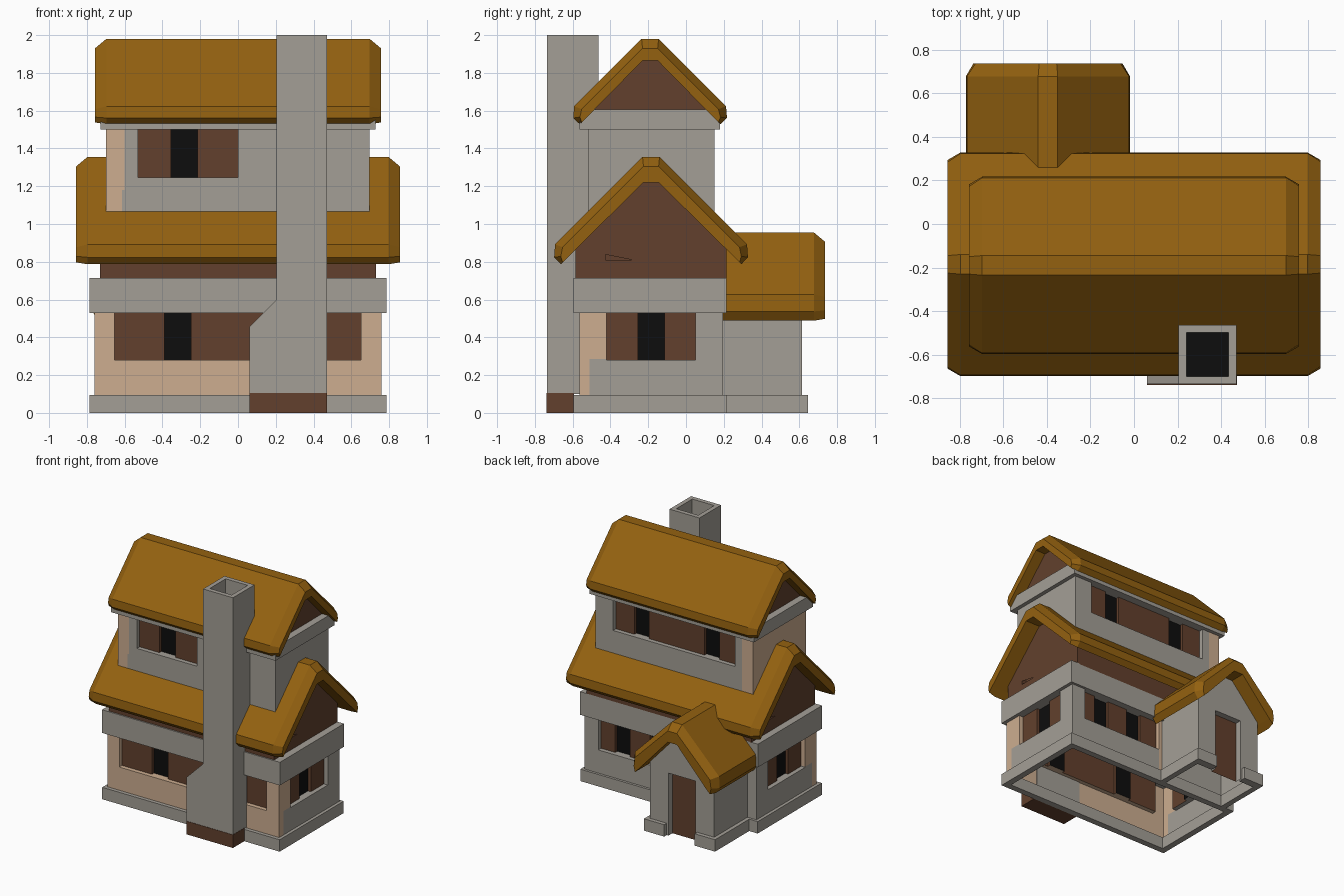
import bpy, bmesh

if "Cube" in bpy.data.objects:
    bpy.data.objects.remove(bpy.data.objects["Cube"])

def material(name, rgb):
    m = bpy.data.materials.new(name)
    m.diffuse_color = (*rgb, 1)
    m.use_nodes = True
    m.node_tree.nodes["Principled BSDF"].inputs["Base Color"].default_value = m.diffuse_color
    return m

MATS = [material("grey_stone", (0.37, 0.345, 0.305)),
        material("peach_plaster", (0.61, 0.42, 0.28)),
        material("brown_wood", (0.122, 0.051, 0.026)),
        material("thatch_ochre", (0.295, 0.12, 0.005)),
        material("black_pane", (0.004, 0.004, 0.004))]
GREY, PEACH, BROWN, ROOF, BLACK = range(5)
C = -0.185    # depth centre of the house
PX = -0.395   # width centre of the porch

def finish(name, bm, mat=None):
    me = bpy.data.meshes.new(name)
    if mat is None:
        for m in MATS:
            me.materials.append(m)
    else:
        me.materials.append(MATS[mat])
    bm.to_mesh(me)
    bm.free()
    ob = bpy.data.objects.new(name, me)
    bpy.context.collection.objects.link(ob)
    return ob

def loft(name, sections, axis, mat):
    """Closed solid through (position, profile) sections along x or y."""
    bm = bmesh.new()
    rings = []
    for p, prof in sections:
        rings.append([bm.verts.new((p, a, z) if axis == 'x' else (a, p, z)) for a, z in prof])
    n = len(rings[0])
    for r, s in zip(rings, rings[1:]):
        for i in range(n):
            j = (i + 1) % n
            bm.faces.new((r[i], r[j], s[j], s[i]))
    bm.faces.new(rings[0])
    bm.faces.new(rings[-1])
    bmesh.ops.recalc_face_normals(bm, faces=bm.faces)
    return finish(name, bm, mat)

def prism(name, prof, axis, a, b, mat):
    return loft(name, [(a, prof), (b, prof)], axis, mat)

def box(name, x0, x1, y0, y1, z0, z1, mat):
    return prism(name, [(x0, z0), (x1, z0), (x1, z1), (x0, z1)], 'y', y0, y1, mat)

def mirrored(half, c):
    return [(c + h, z) for h, z in half] + [(c - h, z) for h, z in reversed(half)]

def roof(name, c, axis, H, zr, t, d, a, b, start_open=False):
    """Thick gabled thatch with chamfered outer edges."""
    e = zr - H + 0.05
    inner = [(H - 0.08, e - d + 0.045), (0.04, zr - t)]
    full = mirrored([(0.045, zr), (H - 0.005, e), (H, e - d * 0.65), (H - 0.035, e - d)] + inner, c)
    end = mirrored([(0.04, zr - 0.05), (H - 0.045, e - 0.015), (H - 0.035, e - d * 0.6),
                    (H - 0.045, e - d + 0.01)] + inner, c)
    secs = [(a, full)] if start_open else [(a, end), (a + 0.06, full)]
    loft(name, secs + [(b - 0.06, full), (b, end)], axis, ROOF)

def wall(name, axis, s, pos, a0, a1, z0, z1, mat, regions=()):
    """Wall sheet facing s*axis; regions (a0,a1,z0,z1,depth,mat) recess or recolour it."""
    regs = [(a0, a1, z0, z1, 0, mat)] + list(regions)
    A = sorted({v for r in regs for v in r[:2]})
    Z = sorted({v for r in regs for v in r[2:4]})
    bm = bmesh.new()

    def quad(pts, m):
        bm.faces.new([bm.verts.new((pos - s * d, a, z) if axis == 'x' else (a, pos - s * d, z))
                      for a, z, d in pts]).material_index = m

    def cell(i, j):
        a, z = (A[i] + A[i + 1]) / 2, (Z[j] + Z[j + 1]) / 2
        return [r[4:] for r in regs if r[0] < a < r[1] and r[2] < z < r[3]][-1]

    for i in range(len(A) - 1):
        for j in range(len(Z) - 1):
            d, m = cell(i, j)
            l, r, b, t = A[i], A[i + 1], Z[j], Z[j + 1]
            quad([(l, b, d), (r, b, d), (r, t, d), (l, t, d)], m)
            if i + 2 < len(A):
                e, k = cell(i + 1, j)
                if e != d:
                    quad([(r, b, d), (r, b, e), (r, t, e), (r, t, d)], m if d < e else k)
            if j + 2 < len(Z):
                e, k = cell(i, j + 1)
                if e != d:
                    quad([(l, t, d), (r, t, d), (r, t, e), (l, t, e)], m if d < e else k)
    bmesh.ops.remove_doubles(bm, verts=bm.verts, dist=1e-4)
    bmesh.ops.recalc_face_normals(bm, faces=bm.faces)
    k = 0 if axis == 'x' else 1
    if sum(f.normal[k] * f.calc_area() for f in bm.faces) * s < 0:
        bmesh.ops.reverse_faces(bm, faces=bm.faces)
    return finish(name, bm)

def window(a0, a1, z0, z1, panes, w=0.07):
    """Recessed brown shutters with deeper black panes."""
    return [(a0, a1, z0, z1, 0.035, BROWN)] + [(p - w, p + w, z0, z1, 0.06, BLACK) for p in panes]

# plinth ring, open underneath
for sgn, side in ((-1, "left"), (1, "right")):
    x = sorted((sgn * 0.785, sgn * 0.735))
    box("plinth_" + side, *x, -0.595, 0.215, 0, 0.095, GREY)
box("plinth_front", -0.735, 0.735, -0.595, -0.545, 0, 0.095, GREY)
box("plinth_back", -0.735, 0.735, 0.165, 0.215, 0, 0.095, GREY)

# ground floor walls
L0, L1 = 0.09, 0.53
wall("lower_wall_front", 'y', -1, -0.565, -0.76, 0.76, L0, L1, PEACH,
     window(-0.655, 0.65, 0.28, L1, (-0.32, 0.32)))
wall("lower_wall_back", 'y', 1, 0.195, -0.76, 0.76, L0, L1, GREY,
     [(-0.12, -0.08, L0, L1, 0, PEACH)] + window(-0.08, 0.64, 0.28, L1, (0.14, 0.45), 0.065))
for sgn, side in ((-1, "left"), (1, "right")):
    wall("lower_wall_" + side, 'x', sgn, sgn * 0.76, -0.565, 0.195, L0, L1, PEACH,
         [(-0.51, 0.195, L0, 0.285, 0, GREY), (0.05, 0.195, L0, L1, 0, GREY)]
         + window(-0.42, 0.05, 0.28, L1, (C,)))
box("stone_band", -0.787, 0.787, -0.595, 0.215, 0.53, 0.715, GREY)

# attic with recessed gable windows
prism("attic", mirrored([(0.4, 0.71), (0.4, 0.87), (0.04, 1.23)], C), 'x', -0.69, 0.69, BROWN)
notched = mirrored([(0.24, 1.06), (0.24, 0.71), (0.4, 0.71), (0.4, 0.87), (0.04, 1.23)], C)
for sgn, side in ((-1, "left"), (1, "right")):
    prism("gable_frame_" + side, notched, 'x', sgn * 0.69, sgn * 0.73, BROWN)
    x = sorted((sgn * 0.69, sgn * 0.73))
    box("gable_sill_" + side, *x, C - 0.24, C + 0.24, 0.71, 0.81, BROWN)
    x = sorted((sgn * 0.69, sgn * 0.698))
    box("gable_pane_" + side, *x, C - 0.09, C + 0.09, 0.81, 1.06, BLACK)
roof("main_roof", C, 'x', 0.513, 1.355, 0.135, 0.105, -0.857, 0.857)

# upper floor
U0, U1 = 0.98, 1.51
wall("upper_wall_front", 'y', -1, -0.52, -0.7, 0.695, U0, U1, PEACH,
     [(-0.6, 0.695, U0, U1, 0, GREY), (-0.615, -0.6, U0, 1.18, 0, GREY)]
     + window(-0.53, 0.0, 1.245, 1.5, (-0.285,)))
wall("upper_wall_back", 'y', 1, 0.15, -0.7, 0.695, U0, U1, PEACH,
     [(-0.6, 0.695, U0, U1, 0, GREY)] + window(-0.54, 0.54, 1.245, 1.5, (-0.31, 0.31), 0.065))
wall("upper_wall_left", 'x', -1, -0.7, -0.52, 0.15, U0, U1, PEACH)
wall("upper_wall_right", 'x', 1, 0.695, -0.52, 0.15, U0, U1, GREY)
box("eave_beam", -0.727, 0.727, -0.565, 0.18, 1.5, 1.605, GREY)
prism("upper_gable", mirrored([(0.3, 1.6), (0.04, 1.875)], -0.19), 'x', -0.67, 0.67, BROWN)
roof("upper_roof", -0.19, 'x', 0.407, 1.98, 0.115, 0.095, -0.757, 0.757)

# porch
wall("porch_front", 'y', 1, 0.615, PX - 0.285, PX + 0.285, 0, 0.53, GREY,
     [(PX - 0.12, PX + 0.12, 0, 0.5, 0.05, BROWN)])
for sgn, side in ((-1, "left"), (1, "right")):
    wall("porch_wall_" + side, 'x', sgn, PX + sgn * 0.285, 0.195, 0.615, 0, 0.53, GREY)
    x = sorted((PX + sgn * 0.315, PX + sgn * 0.27))
    box("porch_plinth_" + side, *x, 0.2, 0.645, 0, 0.095, GREY)
    x = sorted((PX + sgn * 0.315, PX + sgn * 0.135))
    box("porch_step_block_" + side, *x, 0.585, 0.647, 0, 0.095, GREY)
prism("porch_gable", mirrored([(0.285, 0.53), (0.285, 0.55), (0.035, 0.83)], PX), 'y', 0.2, 0.615, GREY)
roof("porch_roof", PX, 'y', 0.377, 0.955, 0.14, 0.14, 0.19, 0.737, True)

# chimney: shouldered foot, wooden base, hollow stack
prism("chimney_foot", [(0.06, 0.1), (0.47, 0.1), (0.47, 0.6), (0.205, 0.6), (0.06, 0.455)],
      'y', -0.735, -0.56, GREY)
box("chimney_base", 0.06, 0.472, -0.738, -0.594, 0, 0.105, BROWN)
stack = box("chimney_stack", 0.205, 0.47, -0.735, -0.463, 0.56, 2.0, GREY)
stack.data.materials.append(MATS[BLACK])
bm = bmesh.new()
bm.from_mesh(stack.data)
top = max(bm.faces, key=lambda f: f.calc_center_median().z)
bmesh.ops.inset_region(bm, faces=[top], thickness=0.05)
hole = bmesh.ops.extrude_discrete_faces(bm, faces=[top])["faces"][0]
bmesh.ops.translate(bm, verts=hole.verts, vec=(0, 0, -0.12))
hole.material_index = 1
bm.to_mesh(stack.data)
bm.free()
